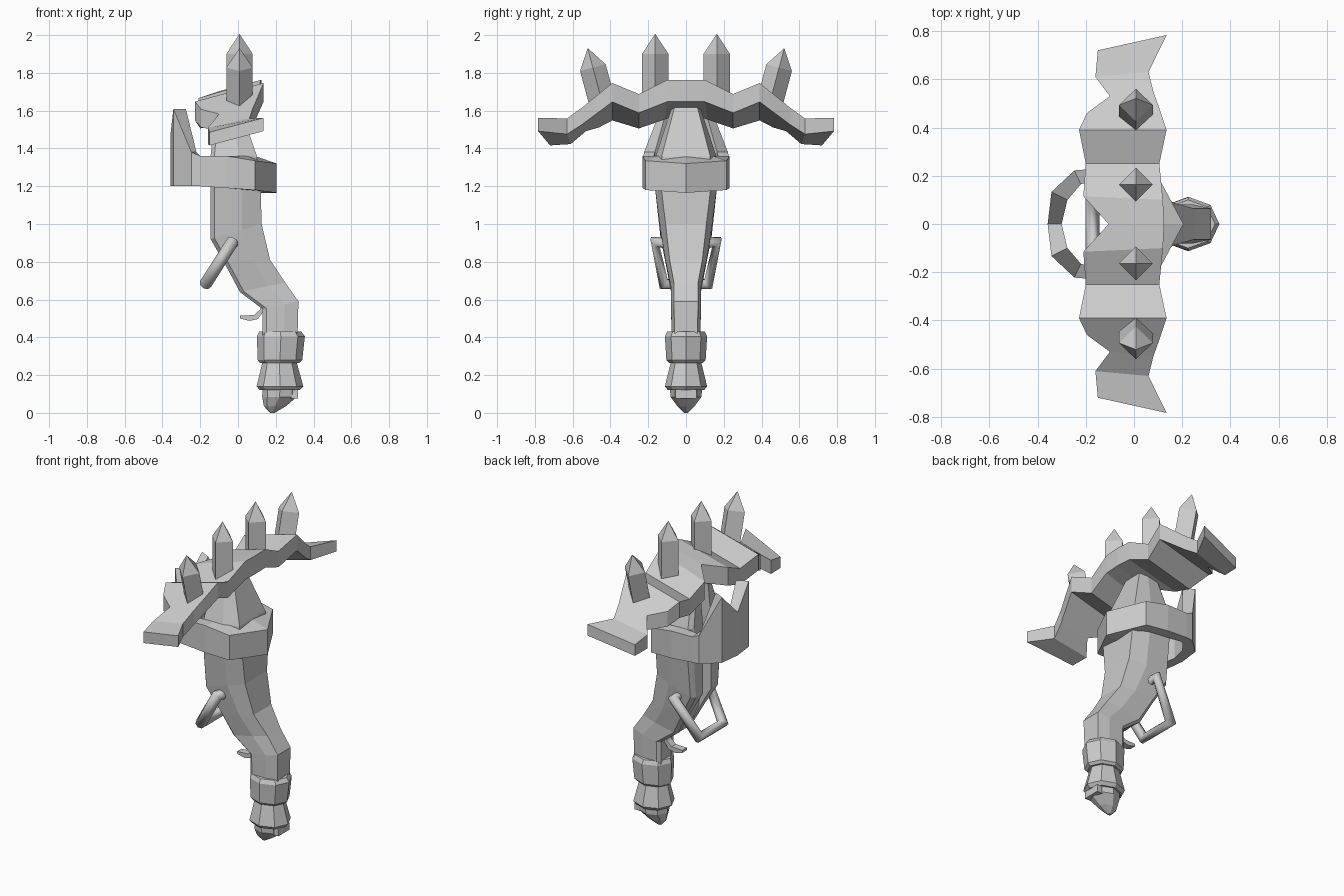
import bpy, bmesh
from math import cos, sin, pi, radians
from mathutils import Vector, Matrix

if "Cube" in bpy.data.objects:
    bpy.data.objects.remove(bpy.data.objects["Cube"])


def finish(name, bm):
    bmesh.ops.recalc_face_normals(bm, faces=bm.faces)
    me = bpy.data.meshes.new(name)
    bm.to_mesh(me)
    bm.free()
    ob = bpy.data.objects.new(name, me)
    bpy.context.collection.objects.link(ob)
    return ob


def loft(name, rings, closed=False):
    """Skin a list of equal-length point rings, capped or closed into a loop."""
    bm = bmesh.new()
    vs = [[bm.verts.new(p) for p in r] for r in rings]
    n = len(vs[0])
    pairs = list(zip(vs, vs[1:])) + ([(vs[-1], vs[0])] if closed else [])
    for a, b in pairs:
        for i in range(n):
            j = (i + 1) % n
            bm.faces.new((a[i], a[j], b[j], b[i]))
    if not closed:
        bm.faces.new(vs[0])
        bm.faces.new(vs[-1])
    return finish(name, bm)


def lathe(name, profile, sides=8):
    """Rings of (z, centre x, radius x, radius y)."""
    return loft(name, [[(cx + rx * cos(2 * pi * i / sides), ry * sin(2 * pi * i / sides), z)
                        for i in range(sides)] for z, cx, rx, ry in profile])


# Curved stock with a bolt channel down the back
# (back x, back z, front x, front z, half width, channel depth)
stock = [(.13, .40, .315, .40, .075, .002), (.13, .55, .32, .59, .08, .002),
         (.01, .64, .25, .69, .08, .002), (-.07, .79, .17, .81, .108, .01),
         (-.145, .92, .125, 1.0, .135, .07), (-.145, 1.2, .12, 1.2, .165, .07),
         (-.145, 1.36, .10, 1.36, .16, .07), (-.12, 1.62, .01, 1.62, .075, .05)]
rings = []
for xb, zb, xf, zf, w, d in stock:
    def at(x, y):
        return (x, y, zb + (zf - zb) * (x - xb) / (xf - xb))
    xm = xb + (xf - xb) * .62
    half = [(xf, w * .8), (xm, w), (xb + .02, w), (xb, w * .8), (xb, .04), (xb + d, .04)]
    rings.append([at(x, y) for x, y in half] + [at(x, -y) for x, y in half[::-1]])
loft("stock", rings)

# Collar around the stock with a raised, notched loop at the back
# outer x, outer y, inner x, inner y, bottom z, top z
collar = [(.205, 0, .09, 0, 1.165, 1.32), (.09, .215, .05, .14, 1.18, 1.335),
          (-.06, .23, -.06, .155, 1.19, 1.36), (-.2, .226, -.2, .17, 1.2, 1.36),
          (-.247, .222, -.22, .165, 1.2, 1.38), (-.342, .133, -.276, .10, 1.2, 1.61),
          (-.358, 0, -.30, 0, 1.2, 1.47)]


def collar_ring(c, s):
    ox, oy, ix, iy, b, t = c
    ti = max(t, 1.36) if ox > -.2 else t
    return [(ox, s * oy, b), (ox, s * oy, t), (ix, s * iy, ti), (ix, s * iy, b)]


loft("collar", [collar_ring(c, 1) for c in collar] +
     [collar_ring(c, -1) for c in collar[-2:0:-1]], closed=True)

# Ragged bow plate: height and thickness along y, leaning back
heights = [(0, 1.765, .115), (.1, 1.765, .115), (.25, 1.695, .10), (.39, 1.745, .10),
           (.62, 1.58, .085), (.70, 1.562, .07), (.80, 1.56, .07)]


def plate_z(x, y):
    for (a, ha, ta), (b, hb, tb) in zip(heights, heights[1:]):
        if y <= b:
            k = (y - a) / (b - a)
            top = ha + (hb - ha) * k + .27 * (x - .13)
            return top, top - ta - (tb - ta) * k


# front x, front y, back x, back y
limb = [(.125, 0, -.105, 0), (.12, .10, -.21, .115), (.105, .25, -.2, .25),
        (.135, .39, -.228, .39), (.105, .48, -.195, .46), (.08, .55, -.10, .53),
        (.06, .63, -.16, .61), (.135, .783, -.15, .72)]


def limb_ring(l, s):
    fx, fy, bx, by = l
    (ft, fb), (bt, bb) = plate_z(fx, fy), plate_z(bx, by)
    return [(fx, s * fy, ft), (bx, s * by, bt), (bx, s * by, bb), (fx, s * fy, fb)]


loft("bow_plate", [limb_ring(l, -1) for l in limb[:0:-1]] + [limb_ring(l, 1) for l in limb])

# Four diamond-section spikes, the outer pair splayed
for i, (y, base, shoulder, tilt) in enumerate([(.163, 1.64, 1.90, 0), (.163, 1.64, 1.90, 0),
                                               (.493, 1.61, 1.828, 15), (.493, 1.61, 1.828, 15)]):
    s = 1 if i % 2 else -1
    length = shoulder - base
    ob = lathe("spike_%d" % i, [(-length, 0, .07, .07), (0, 0, .07, .07), (.105, 0, .001, .001)], 4)
    ob.matrix_world = Matrix.Translation((.008, s * y, shoulder)) @ Matrix.Rotation(-s * radians(tilt), 4, 'X')

# Cocking lever: bent tube with a cross bar
cu = bpy.data.curves.new("lever", 'CURVE')
cu.dimensions = '3D'
cu.bevel_depth = .033
cu.bevel_resolution = 2
cu.use_fill_caps = True
path = [(-.03, .08, .895), (-.03, .165, .905), (-.172, .118, .682)]
path += [(x, -y, z) for x, y, z in path[::-1]]
sp = cu.splines.new('POLY')
sp.points.add(len(path) - 1)
for p, co in zip(sp.points, path):
    p.co = (*co, 1)
bpy.context.collection.objects.link(bpy.data.objects.new("lever", cu))

# Hooked trigger
hook = [(.15, .62), (.115, .545), (.085, .518), (.01, .515), (.01, .5), (.06, .487),
        (.105, .497), (.13, .53), (.16, .58)]
loft("trigger", [[(x, y, z) for x, z in hook] for y in (-.022, .022)])

# Grip rings and pommel
lathe("upper_ferrule", [(.265, .22, .105, .09), (.28, .222, .118, .104), (.405, .227, .127, .112),
                        (.43, .224, .112, .10)])
lathe("lower_ferrule", [(.12, .222, .105, .095), (.14, .222, .124, .112), (.27, .22, .09, .08)])
lathe("pommel", [(.13, .222, .092, .085), (.085, .22, .092, .082), (.035, .195, .058, .045),
                 (0, .182, .012, .01)])
bpy.ops.mesh.primitive_cube_add(size=1, location=(.295, 0, .1))
stud = bpy.context.object
stud.name = "pommel_stud"
stud.scale = (.045, .11, .045)
